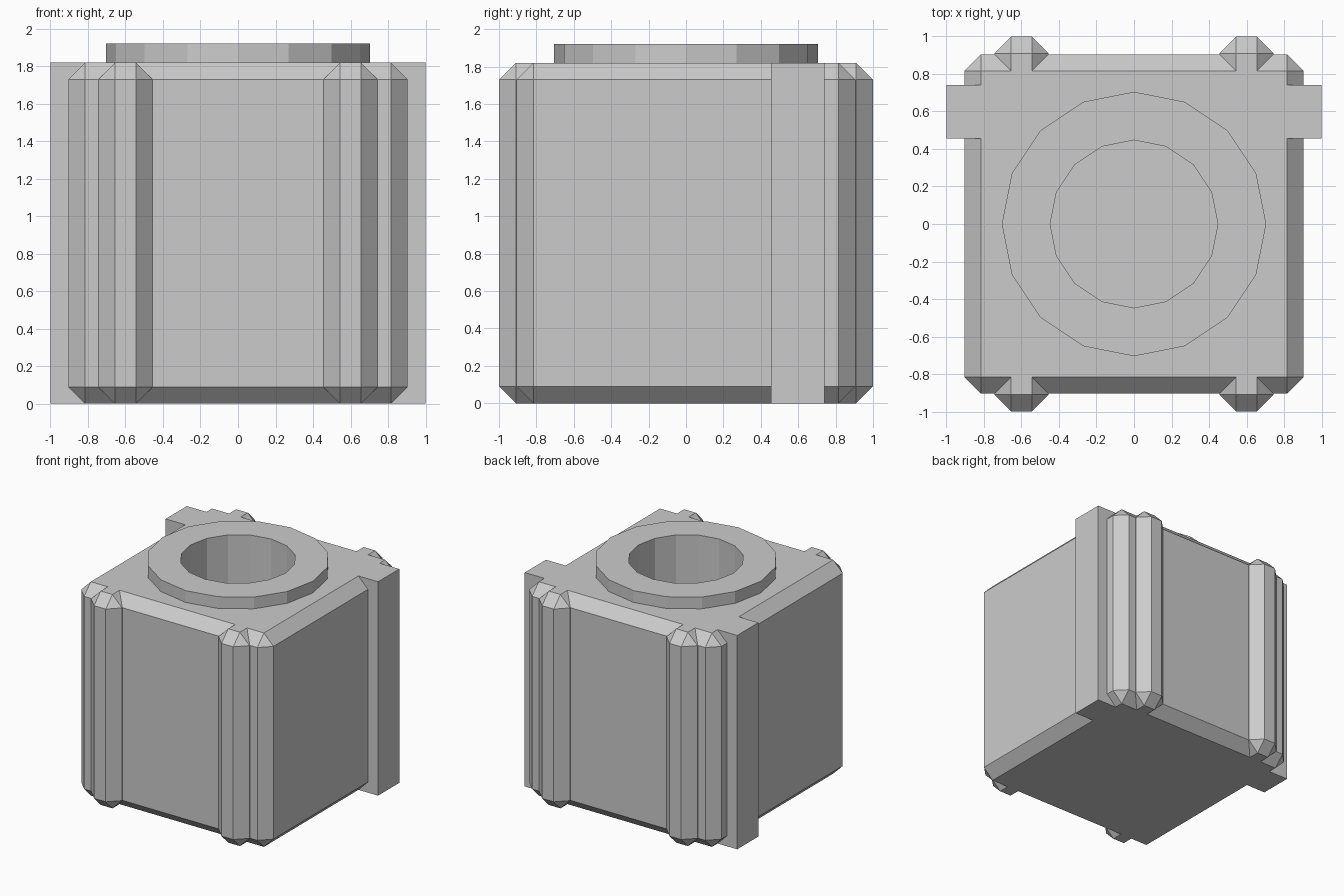
import bpy, bmesh
from mathutils import Matrix, Vector

if "Cube" in bpy.data.objects:
    bpy.data.objects.remove(bpy.data.objects["Cube"])

TOP, CHAMFER, SIDES = 1.82, 0.09, 16


def new_object(name, bm):
    mesh = bpy.data.meshes.new(name)
    bmesh.ops.recalc_face_normals(bm, faces=bm.faces)
    bm.to_mesh(mesh)
    bm.free()
    obj = bpy.data.objects.new(name, mesh)
    bpy.context.collection.objects.link(obj)
    return obj


def box(name, lo, hi, chamfer=0.0):
    lo, hi = Vector(lo), Vector(hi)
    bm = bmesh.new()
    bmesh.ops.create_cube(bm, size=1, matrix=Matrix.Translation((lo + hi) / 2)
                          @ Matrix.Diagonal((*(hi - lo), 1)))
    if chamfer:
        bmesh.ops.bevel(bm, geom=bm.edges[:], offset=chamfer, segments=1,
                        affect='EDGES', profile=0.5)
    return new_object(name, bm)


def cylinder(name, radius, z0, z1):
    bm = bmesh.new()
    bmesh.ops.create_cone(bm, cap_ends=True, segments=SIDES, radius1=radius,
                          radius2=radius, depth=z1 - z0,
                          matrix=Matrix.Translation((0, 0, (z0 + z1) / 2)))
    return new_object(name, bm)


def combine(obj, other, operation):
    mod = obj.modifiers.new(operation.title(), 'BOOLEAN')
    mod.operation, mod.solver, mod.object = operation, 'EXACT', other
    bpy.context.view_layer.objects.active = obj
    bpy.ops.object.modifier_apply(modifier=mod.name)


# Chamfered main block
body = box("body", (-0.905, -0.905, 0), (0.905, 0.905, TOP), CHAMFER)

# Chamfered ribs on front and back, plain bars on both sides
parts = []
for sx in (-1, 1):
    for sy in (-1, 1):
        x, y = sx * 0.6, sy * 0.8
        parts.append(box("corner_rib", (x - 0.145, y - 0.2, 0),
                         (x + 0.145, y + 0.2, TOP), CHAMFER))
    x = sx * 0.8
    parts.append(box("side_bar", (x - 0.2, 0.455, 0), (x + 0.2, 0.74, TOP)))
for part in parts:
    combine(body, part, 'UNION')
    bpy.data.objects.remove(part)

# Raised collar, with the round bore sunk through it into the block
collar = cylinder("collar", 0.705, TOP, 1.92)
bore = cylinder("bore_cutter", 0.447, 0.9, 2.1)
bore.hide_render = True
for target in (body, collar):
    combine(target, bore, 'DIFFERENCE')
bpy.data.objects.remove(bore)
